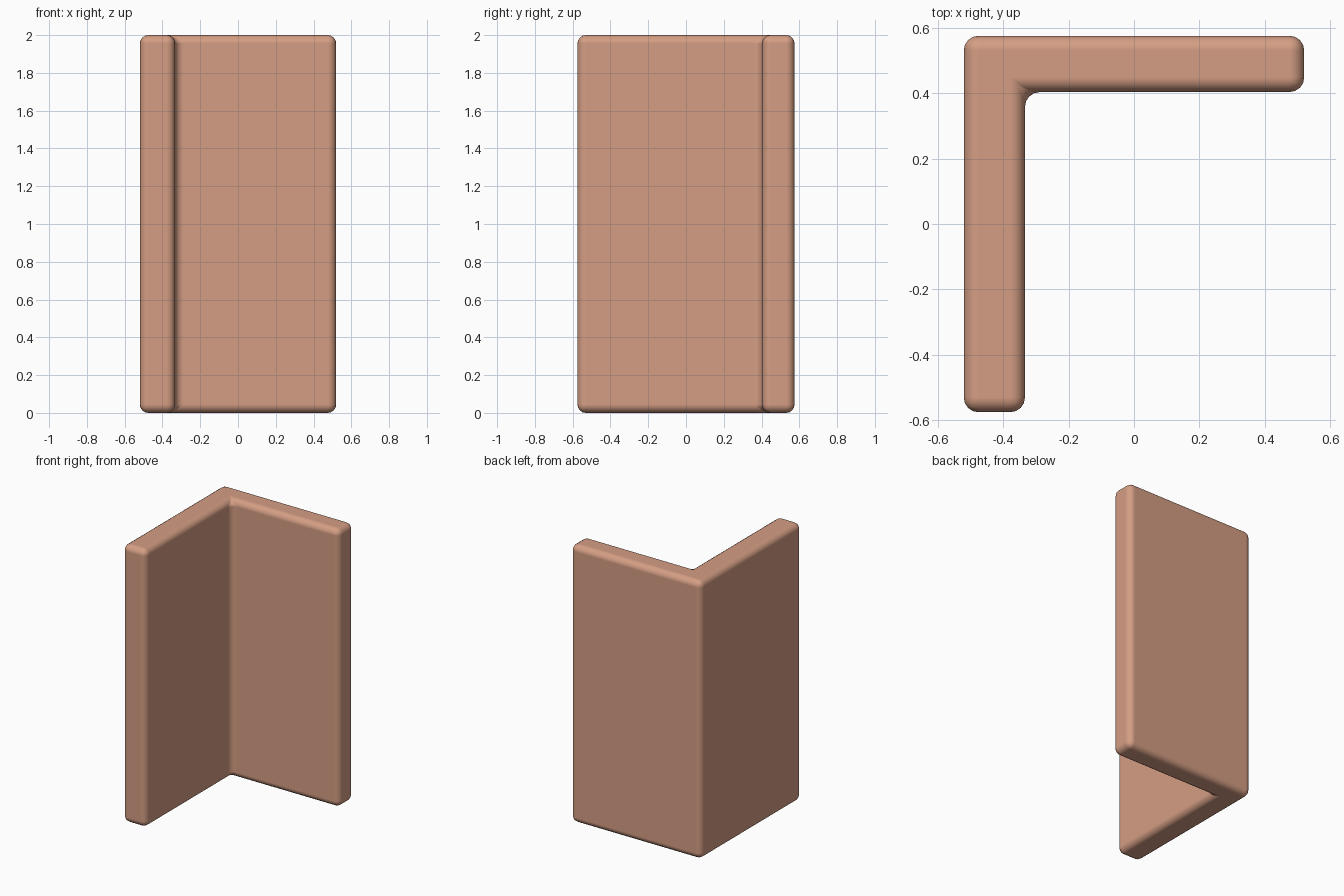
import bpy, bmesh

if "Cube" in bpy.data.objects:
    bpy.data.objects.remove(bpy.data.objects["Cube"])

# L-shaped footprint of the corner panel
profile = [(-0.52, -0.575), (-0.333, -0.575), (-0.333, 0.403),
           (0.52, 0.403), (0.52, 0.575), (-0.52, 0.575)]
HEIGHT = 2.0

# Extrude the footprint upward
bm = bmesh.new()
base = bm.faces.new([bm.verts.new((x, y, 0)) for x, y in profile])
ext = bmesh.ops.extrude_face_region(bm, geom=[base])
top = [v for v in ext["geom"] if isinstance(v, bmesh.types.BMVert)]
bmesh.ops.translate(bm, verts=top, vec=(0, 0, HEIGHT))
bmesh.ops.recalc_face_normals(bm, faces=bm.faces)

mesh = bpy.data.meshes.new("corner_panel")
bm.to_mesh(mesh)
bm.free()
panel = bpy.data.objects.new("corner_panel", mesh)
bpy.context.collection.objects.link(panel)
for p in mesh.polygons:
    p.use_smooth = True

# Rounded edges all round, including the inner fillet
bev = panel.modifiers.new("rounded_edges", "BEVEL")
bev.width = 0.045
bev.segments = 4
bev.limit_method = 'ANGLE'
bev.harden_normals = True

# Terracotta colour
mat = bpy.data.materials.new("terracotta")
mat.diffuse_color = (0.66, 0.34, 0.23, 1)
mat.use_nodes = True
mat.node_tree.nodes["Principled BSDF"].inputs["Base Color"].default_value = mat.diffuse_color
mesh.materials.append(mat)
